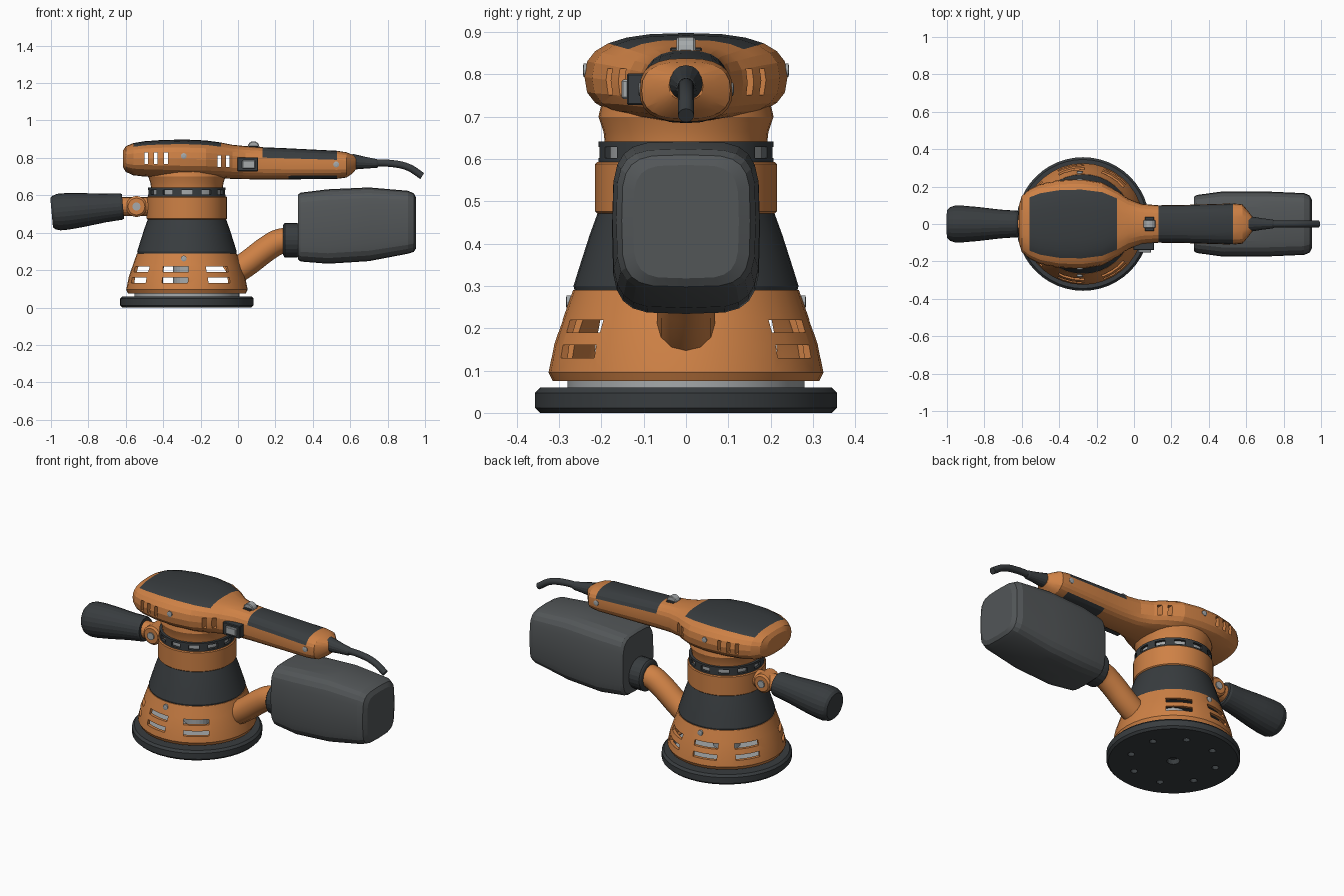
import bpy, bmesh
from math import sin, cos, pi, radians, copysign
from mathutils import Matrix, Vector

if "Cube" in bpy.data.objects:
    bpy.data.objects.remove(bpy.data.objects["Cube"])

CX = -0.273  # centre of the motor axis


def material(name, col):
    m = bpy.data.materials.new(name)
    m.diffuse_color = (*col, 1)
    m.use_nodes = True
    m.node_tree.nodes["Principled BSDF"].inputs["Base Color"].default_value = m.diffuse_color
    return m


ORANGE = material("orange", (0.62, 0.22, 0.06))
DARK = material("dark_rubber", (0.04, 0.046, 0.05))
SMOKE = material("smoky_plastic", (0.085, 0.093, 0.097))
STEEL = material("steel", (0.38, 0.4, 0.41))


def finish(name, bm, mats, smooth=18):
    bmesh.ops.remove_doubles(bm, verts=bm.verts, dist=1e-5)
    bmesh.ops.recalc_face_normals(bm, faces=bm.faces)
    me = bpy.data.meshes.new(name)
    bm.to_mesh(me)
    bm.free()
    ob = bpy.data.objects.new(name, me)
    bpy.context.collection.objects.link(ob)
    for m in mats:
        me.materials.append(m)
    return ob


def bridge(bm, rings, cap=True, closed=False, pick=None):
    """Skin a list of point rings; pick(ring, side) gives the material slot."""
    vs = [[bm.verts.new(p) for p in r] for r in rings]
    n, k = len(vs[0]), len(vs)
    for i in range(k if closed else k - 1):
        a, b = vs[i], vs[(i + 1) % k]
        for j in range(n):
            f = bm.faces.new((a[j], a[(j + 1) % n], b[(j + 1) % n], b[j]))
            f.material_index = pick(i, j) if pick else 0
    if cap and not closed:
        bm.faces.new(vs[0])
        bm.faces.new(vs[-1])


def lathe(name, profile, mat, mtx=None, segs=36, closed=False):
    """Revolve (radius, height) points about local z."""
    mtx = mtx or Matrix.Translation((CX, 0, 0))
    bm = bmesh.new()
    rings = [[mtx @ Vector((r * cos(2 * pi * j / segs), r * sin(2 * pi * j / segs), z))
              for j in range(segs)] for r, z in profile]
    bridge(bm, rings, closed=closed)
    return finish(name, bm, [mat])


def section(x, hw, zb, zt, n, count=24):
    """Superellipse cross-section across x, starting at the top."""
    e, out = 2 / n, []
    for j in range(count):
        t = 2 * pi * j / count
        s, c = sin(t), cos(t)
        out.append((x, hw * copysign(abs(s) ** e, s),
                    (zb + zt) / 2 + (zt - zb) / 2 * copysign(abs(c) ** e, c)))
    return out


def boxes(name, items, mat, bevel=0):
    """Several boxes (centre, size, z-rotation) in one object."""
    bm = bmesh.new()
    for c, s, rot in items:
        bmesh.ops.create_cube(bm, size=1, matrix=Matrix.Translation(c)
                              @ Matrix.Rotation(rot, 4, 'Z') @ Matrix.Diagonal((*s, 1)))
    if bevel:
        bmesh.ops.bevel(bm, geom=bm.edges[:], offset=bevel, segments=1, affect='EDGES')
    return finish(name, bm, [mat])


def cut(ob, cutter):
    cutter.hide_render = True
    mod = ob.modifiers.new("cut", 'BOOLEAN')
    mod.operation, mod.solver, mod.object = 'DIFFERENCE', 'EXACT', cutter
    dg = bpy.context.evaluated_depsgraph_get()
    me = bpy.data.meshes.new_from_object(ob.evaluated_get(dg))
    ob.modifiers.clear()
    ob.data = me
    bpy.data.objects.remove(cutter)


def around(angle, r, z):
    a = radians(angle)
    return (CX + r * cos(a), r * sin(a), z)


def axis_at(p, d):
    return Matrix.Translation(p) @ Vector(d).to_track_quat('Z', 'Y').to_matrix().to_4x4()


# Sanding pad with dust holes in its underside
pad = lathe("sanding_pad", [(0.345, 0), (0.357, 0.012), (0.357, 0.047), (0.345, 0.06)], DARK, segs=48)
bm = bmesh.new()
holes = [(CX, 0, 0, 0.035)] + [(*around(22.5 + 45 * i, 0.235, 0), 0.019) for i in range(8)]
for x, y, z, r in holes:
    bmesh.ops.create_cone(bm, cap_ends=True, segments=16, radius1=r, radius2=r, depth=0.06,
                          matrix=Matrix.Translation((x, y, 0)))
cut(pad, finish("hole_cutter", bm, [STEEL]))
lathe("backing_plate", [(0.28, 0.058), (0.28, 0.085)], STEEL)
lathe("drive_shaft", [(0.075, 0.08), (0.075, 0.3)], STEEL, segs=24)

# Hollow skirt with two rows of vents
skirt = lathe("skirt", [(0.315, 0.075), (0.325, 0.095), (0.312, 0.16), (0.29, 0.225), (0.267, 0.29),
                        (0.25, 0.29), (0.272, 0.225), (0.294, 0.16), (0.305, 0.09), (0.295, 0.075)],
              ORANGE, closed=True)
cut(skirt, boxes("vent_cutter", [(around(s * a, 0.3, z), (0.12, 0.14, 0.03), radians(s * a))
                                 for s in (1, -1) for a in (56, 102, 147) for z in (0.145, 0.205)], ORANGE))

# Motor column
lathe("rubber_collar", [(0.262, 0.285), (0.266, 0.3), (0.252, 0.345), (0.228, 0.42), (0.208, 0.475)], DARK)
lathe("motor_housing", [(0.208, 0.47), (0.215, 0.476), (0.215, 0.588), (0.21, 0.593)], ORANGE)
ring = lathe("vent_ring", [(0.207, 0.59), (0.207, 0.642), (0.192, 0.642), (0.192, 0.59)], DARK, closed=True)
cut(ring, boxes("ring_cutter", [(around(30 * i, 0.2, 0.616), (0.06, 0.058, 0.026), radians(30 * i))
                                for i in range(12)], DARK))
lathe("ring_core", [(0.185, 0.58), (0.185, 0.645)], STEEL)
lathe("neck", [(0.192, 0.64), (0.195, 0.665), (0.207, 0.7), (0.2, 0.73)], ORANGE)

# Head and rear handle, one lofted shell with rubber panels
HEAD = [(-0.615, .10, .75, .84), (-0.60, .15, .725, .862), (-0.56, .185, .707, .879), (-0.50, .215, .70, .889),
        (-0.40, .236, .695, .896), (-0.28, .24, .69, .898), (-0.17, .222, .69, .893), (-0.09, .178, .69, .882),
        (-0.03, .135, .688, .87), (0.04, .108, .686, .863), (0.13, .10, .685, .857), (0.27, .102, .685, .851),
        (0.53, .11, .688, .838), (0.58, .105, .695, .83), (0.61, .07, .715, .818), (0.632, .04, .74, .805)]


def head_panel(i, j):
    x = (HEAD[i][0] + HEAD[i + 1][0]) / 2
    t = min(j, 23 - j) * 15 + 7  # degrees away from the top
    return int((-0.56 < x < -0.09 and t < 45) or (0.13 < x < 0.53 and t < 75)
               or (0.27 < x < 0.53 and t > 135))


bm = bmesh.new()
bridge(bm, [section(*s, n=2.6) for s in HEAD], pick=head_panel)
head = finish("head_and_handle", bm, [ORANGE, DARK])
cut(head, boxes("slot_cutter", [((x, 0, z), (0.02, 0.7, 0.062), 0)
                                for x, z in ((-0.49, .797), (-0.44, .797), (-0.385, .797),
                                             (-0.1, .783), (-0.055, .783))], ORANGE))

# Power switch on the front side, speed wheel on top
boxes("switch_frame", [((0.052, -0.115, 0.765), (0.112, 0.05, 0.075), 0)], DARK, 0.004)
boxes("switch_rocker", [((0.057, -0.135, 0.765), (0.07, 0.036, 0.045), 0)], STEEL, 0.004)
boxes("wheel_frame", [((0.083, 0, 0.858), (0.05, 0.075, 0.012), 0)], DARK, 0.003)
lathe("speed_wheel", [(0.028, -0.022), (0.032, -0.018), (0.032, 0.018), (0.028, 0.022)], STEEL,
      axis_at((0.083, 0, 0.857), (0, 1, 0)), segs=16)

# Screws on both sides
for s, side in ((1, "back"), (-1, "front")):
    for part, x, y, z in (("head", -0.29, .238, .81), ("handle", 0.525, .107, .765), ("skirt", -0.29, .278, .262)):
        lathe(f"{part}_screw_{side}", [(0.016, -0.02), (0.016, 0.004), (0.008, 0.006)], STEEL,
              axis_at((x, s * y, z), (0, s, 0)), segs=12)

# Cord with strain relief
lathe("strain_relief", [(0.043, 0), (0.038, 0.03), (0.03, 0.08), (0.024, 0.13), (0.02, 0.14)], DARK,
      axis_at((0.61, 0, 0.779), (1, 0, -0.07)), segs=16)


def tube(name, pts, r, mat):
    cu = bpy.data.curves.new(name, 'CURVE')
    cu.dimensions, cu.bevel_depth, cu.bevel_resolution = '3D', r, 4
    cu.use_fill_caps, cu.resolution_u = True, 5
    sp = cu.splines.new('BEZIER')
    sp.bezier_points.add(len(pts) - 1)
    for b, (x, z) in zip(sp.bezier_points, pts):
        b.co = (x, 0, z)
        b.handle_left_type = b.handle_right_type = 'AUTO'
    cu.materials.append(mat)
    ob = bpy.data.objects.new(name, cu)
    bpy.context.collection.objects.link(ob)


tube("power_cord", [(0.7, .773), (0.82, .77), (0.91, .75), (0.985, .703)], 0.019, DARK)

# Dust pipe, collar and box
tube("dust_pipe", [(-0.05, .17), (0.04, .228), (0.17, .325), (0.22, .352), (0.29, .36)], 0.068, ORANGE)
lathe("dust_collar", [(0.075, 0), (0.085, 0.004), (0.092, 0.01), (0.092, 0.075), (0.085, 0.095)], DARK,
      axis_at((0.24, 0, 0.36), (1, 0, 0)), segs=24)
BOX = [(0.32, .145, .257, .603), (0.335, .155, .246, .614), (0.48, .175, .234, .632), (0.70, .174, .248, .642),
       (0.91, .165, .288, .624), (0.94, .152, .298, .61), (0.953, .125, .318, .586)]
bm = bmesh.new()
bridge(bm, [section(*s, n=4.2) for s in BOX])
finish("dust_box", bm, [SMOKE])

# Side handle on a clamped joint
lathe("side_grip", [(0.066, 0), (0.071, 0.012), (0.077, 0.1), (0.091, 0.22), (0.098, 0.3), (0.098, 0.345),
                    (0.09, 0.37), (0.078, 0.383)], DARK, axis_at((-0.615, 0, 0.541), (-1, 0, -0.09)), segs=24)
lathe("grip_socket", [(0.05, 0), (0.05, 0.15)], ORANGE, axis_at((-0.475, 0, 0.54), (-1, 0, 0)), segs=20)
lathe("grip_joint", [(0.045, -0.055), (0.056, -0.045), (0.056, 0.045), (0.045, 0.055)], ORANGE,
      axis_at((-0.543, 0, 0.54), (0, 1, 0)), segs=20)
lathe("joint_pin", [(0.022, -0.062), (0.022, 0.062)], STEEL, axis_at((-0.543, 0, 0.54), (0, 1, 0)), segs=12)

# Crisp panel edges with smooth round surfaces
for ob in bpy.context.collection.objects:
    ob.select_set(ob.type == 'MESH')
    if ob.type == 'MESH':
        bpy.context.view_layer.objects.active = ob
bpy.ops.object.shade_smooth_by_angle(angle=radians(14))
